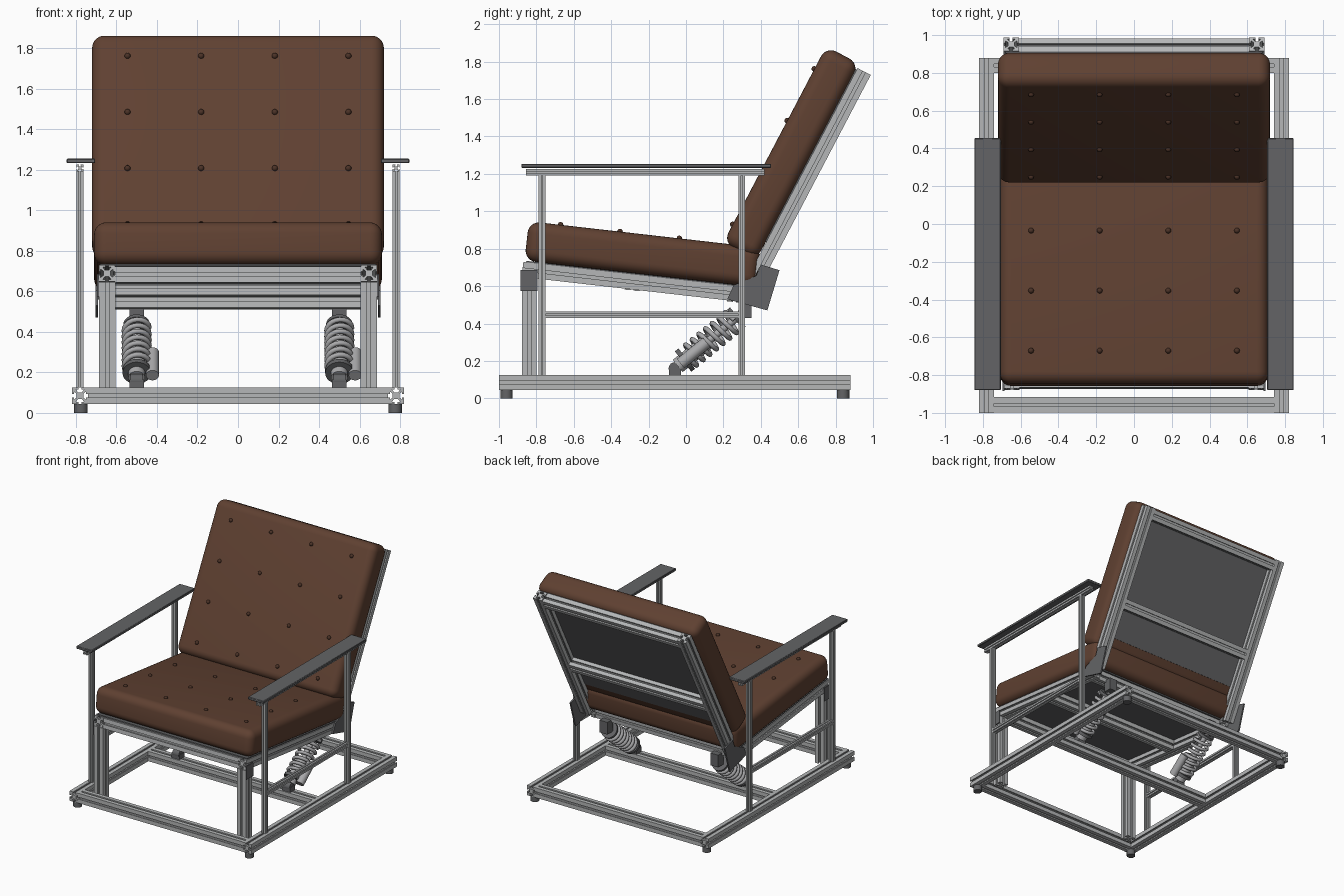
import bpy, bmesh, math
from mathutils import Matrix, Vector

cube = bpy.data.objects.get("Cube")
if cube:
    bpy.data.objects.remove(cube)


def material(name, r, g, b):
    m = bpy.data.materials.new(name)
    m.use_nodes = True
    m.diffuse_color = (r, g, b, 1)
    m.node_tree.nodes["Principled BSDF"].inputs["Base Color"].default_value = (r, g, b, 1)
    return m


ALU = material("aluminium", 0.46, 0.47, 0.475)
DARK = material("dark grey", 0.125, 0.127, 0.132)
BROWN = material("brown leather", 0.115, 0.052, 0.031)
BUTTON = material("dark brown button", 0.07, 0.032, 0.02)
SHOCK = material("shock silver", 0.4, 0.4, 0.41)

WORLD = Matrix.Identity(4)
SEAT = Matrix.Translation((0, -0.035, 0.855)) @ Matrix.Rotation(math.radians(-6.5), 4, "X")
BACK = Matrix.Translation((0, 0.25, 0.93)) @ Matrix.Rotation(math.radians(-27.7), 4, "X")


def finish(name, bm, mat, frame=WORLD, smooth=False):
    bmesh.ops.recalc_face_normals(bm, faces=bm.faces)
    mesh = bpy.data.meshes.new(name)
    bm.to_mesh(mesh)
    bm.free()
    mesh.materials.append(mat)
    ob = bpy.data.objects.new(name, mesh)
    ob.matrix_world = frame
    bpy.context.collection.objects.link(ob)
    if smooth:
        bpy.ops.object.select_all(action="DESELECT")
        ob.select_set(True)
        bpy.context.view_layer.objects.active = ob
        bpy.ops.object.shade_smooth_by_angle(angle=math.radians(40))
    return ob


def box(name, lo, hi, mat, frame=WORLD, bevel=0, segments=4):
    lo, hi = Vector(lo), Vector(hi)
    bm = bmesh.new()
    bmesh.ops.create_cube(bm, size=1)
    bmesh.ops.scale(bm, vec=hi - lo, verts=bm.verts)
    bmesh.ops.translate(bm, vec=(lo + hi) / 2, verts=bm.verts)
    if bevel:
        bmesh.ops.bevel(bm, geom=bm.edges[:], offset=bevel, segments=segments,
                        profile=0.5, affect="EDGES")
    return finish(name, bm, mat, frame, bool(bevel))


def prism(name, points, depth, mat, frame):
    """Extrude a closed outline, drawn in local x and y, along local z."""
    bm = bmesh.new()
    face = bm.faces.new([bm.verts.new((x, y, 0)) for x, y in points])
    new = bmesh.ops.extrude_face_region(bm, geom=[face])["geom"]
    bmesh.ops.translate(bm, vec=(0, 0, depth),
                        verts=[v for v in new if isinstance(v, bmesh.types.BMVert)])
    return finish(name, bm, mat, frame)


# One side of a slotted square extrusion, repeated on all four sides
SLOT = [(-1, -1), (-.2, -1), (-.2, -.76), (-.5, -.76), (-.25, -.42),
        (.25, -.42), (.5, -.76), (.2, -.76), (.2, -1)]


def rail(name, a, b, size, frame=WORLD):
    a, b = Vector(a), Vector(b)
    points = []
    for k in range(4):
        turn = Matrix.Rotation(k * math.pi / 2, 2)
        points += [turn @ Vector(p) * size / 2 for p in SLOT]
    axis = (b - a).normalized()
    side = Vector((0, 0, 1)) if abs(axis.x) > 0.5 else Vector((1, 0, 0))
    basis = Matrix((side, axis.cross(side), axis)).transposed().to_4x4()
    return prism(name, points, (b - a).length, ALU, frame @ Matrix.Translation(a) @ basis)


def cylinder(name, at, radius, length, mat, frame=WORLD, axis="Z"):
    bm = bmesh.new()
    bmesh.ops.create_cone(bm, cap_ends=True, segments=24, radius1=radius,
                          radius2=radius, depth=length)
    if axis == "X":
        bmesh.ops.rotate(bm, matrix=Matrix.Rotation(math.pi / 2, 3, "Y"), verts=bm.verts)
    bmesh.ops.translate(bm, vec=at, verts=bm.verts)
    return finish(name, bm, mat, frame, True)


def button(name, at, frame):
    bm = bmesh.new()
    bmesh.ops.create_uvsphere(bm, u_segments=12, v_segments=8, radius=0.015)
    bmesh.ops.translate(bm, vec=at, verts=bm.verts)
    finish(name, bm, BUTTON, frame, True)


def spring(name, radius, wire, z0, z1, turns, frame):
    curve = bpy.data.curves.new(name, "CURVE")
    curve.dimensions = "3D"
    curve.bevel_depth = wire
    curve.bevel_resolution = 2
    curve.use_fill_caps = True
    count = turns * 20
    line = curve.splines.new("POLY")
    line.points.add(count)
    for i, p in enumerate(line.points):
        a = i / 20 * math.tau
        p.co = (radius * math.cos(a), radius * math.sin(a), z0 + (z1 - z0) * i / count, 1)
    curve.materials.append(SHOCK)
    ob = bpy.data.objects.new(name, curve)
    ob.matrix_world = frame
    bpy.context.collection.objects.link(ob)


# Base frame cross rails
for label, y in (("front", -0.957), ("middle", -0.06), ("rear", 0.84)):
    rail(f"base_{label}_rail", (-0.74, y, 0.085), (0.74, y, 0.085), 0.08)

for side, s in (("left", 1), ("right", -1)):
    # Base side rail and feet
    rail(f"base_{side}_rail", (s * 0.78, -1, 0.085), (s * 0.78, 0.88, 0.085), 0.08)
    for label, y in (("front", -0.96), ("rear", 0.84)):
        cylinder(f"{label}_{side}_foot", (s * 0.775, y, 0.0225), 0.033, 0.045, DARK)

    # Front post with its joining plate
    rail(f"front_{side}_post", (s * 0.645, -0.838, 0.05), (s * 0.645, -0.838, 0.645), 0.08)
    x = sorted((s * 0.686, s * 0.695))
    box(f"front_{side}_plate", (x[0], -0.885, 0.575), (x[1], -0.795, 0.685), DARK)

    # Armrest with its thin frame
    for label, y in (("front", -0.77), ("rear", 0.298)):
        rail(f"arm_{label}_{side}_post", (s * 0.78, y, 0.125), (s * 0.78, y, 1.19), 0.036)
    rail(f"arm_{side}_lower_bar", (s * 0.78, -0.752, 0.447), (s * 0.78, 0.28, 0.447), 0.036)
    rail(f"arm_{side}_upper_bar", (s * 0.78, -0.855, 1.208), (s * 0.78, 0.42, 1.208), 0.036)
    x = sorted((s * 0.705, s * 0.845))
    box(f"{side}_armrest", (x[0], -0.88, 1.232), (x[1], 0.455, 1.254), DARK, bevel=0.004, segments=1)

    # Seat and back side rails, joined by an angled plate
    rail(f"seat_{side}_rail", (s * 0.647, -0.815, -0.26), (s * 0.647, 0.38, -0.26), 0.08, SEAT)
    rail(f"back_{side}_rail", (s * 0.65, 0.242, -0.27), (s * 0.65, 0.242, 1.05), 0.08, BACK)
    outline = [(.40, .715), (.50, .685), (.435, .47), (.22, .53), (.255, .605), (.375, .655)]
    stand = Matrix(((0, 0, 1, 0), (1, 0, 0, 0), (0, 1, 0, 0), (0, 0, 0, 1)))
    prism(f"hinge_{side}_plate", outline, 0.012, DARK,
          Matrix.Translation((s * 0.696 - 0.006, 0, 0)) @ stand)

    # Shock absorber, leaning back from the base to the seat
    lean = Matrix.Translation((s * 0.5, -0.06, 0.16)) @ Matrix.Rotation(math.radians(-50.8), 4, "X")
    box(f"shock_{side}_lower_mount", (s * 0.5 - 0.035, -0.092, 0.125),
        (s * 0.5 + 0.035, -0.028, 0.165), DARK)
    box(f"shock_{side}_upper_mount", (s * 0.5 - 0.035, 0.28, 0.43),
        (s * 0.5 + 0.035, 0.35, 0.53), DARK)
    cylinder(f"shock_{side}_lower_eye", (0, 0, 0), 0.033, 0.06, DARK, lean, "X")
    cylinder(f"shock_{side}_upper_eye", (0, 0, 0.47), 0.028, 0.06, DARK, lean, "X")
    cylinder(f"shock_{side}_body", (0, 0, 0.13), 0.042, 0.22, SHOCK, lean)
    cylinder(f"shock_{side}_rod", (0, 0, 0.34), 0.02, 0.24, SHOCK, lean)
    cylinder(f"shock_{side}_lower_cup", (0, 0, 0.07), 0.07, 0.025, DARK, lean)
    cylinder(f"shock_{side}_upper_cup", (0, 0, 0.425), 0.066, 0.02, DARK, lean)
    cylinder(f"shock_{side}_reservoir", (0.078, 0, 0.13), 0.032, 0.18, SHOCK, lean)
    spring(f"shock_{side}_spring", 0.062, 0.013, 0.09, 0.41, 7, lean)

# Cross rails and backing panels of the seat and the back
for label, y in (("front", -0.77), ("middle", -0.22), ("rear", 0.33)):
    rail(f"seat_{label}_cross_rail", (-0.607, y, -0.265), (0.607, y, -0.265), 0.08, SEAT)
for label, z in (("upper", 1.0), ("lower", 0.27)):
    rail(f"back_{label}_cross_rail", (-0.61, 0.242, z), (0.61, 0.242, z), 0.08, BACK)
box("seat_panel", (-0.68, -0.8, -0.222), (0.68, 0.38, -0.212), DARK, SEAT)
box("back_panel", (-0.68, 0.195, 0.0), (0.68, 0.205, 1.04), DARK, BACK)

# Cushions and their buttons
box("seat_cushion", (-0.71, -0.81, -0.212), (0.71, 0.44, 0), BROWN, SEAT, 0.06, 6)
box("back_cushion", (-0.72, 0, -0.11), (0.72, 0.2, 1.075), BROWN, BACK, 0.06, 6)
for i in range(4):
    x = -0.545 + i * 0.3633
    for j in range(4):
        button(f"back_button_{i}_{j}", (x, 0, j * 0.313), BACK)
        if j < 3:
            button(f"seat_button_{i}_{j}", (x, -0.64 + j * 0.32, 0), SEAT)
